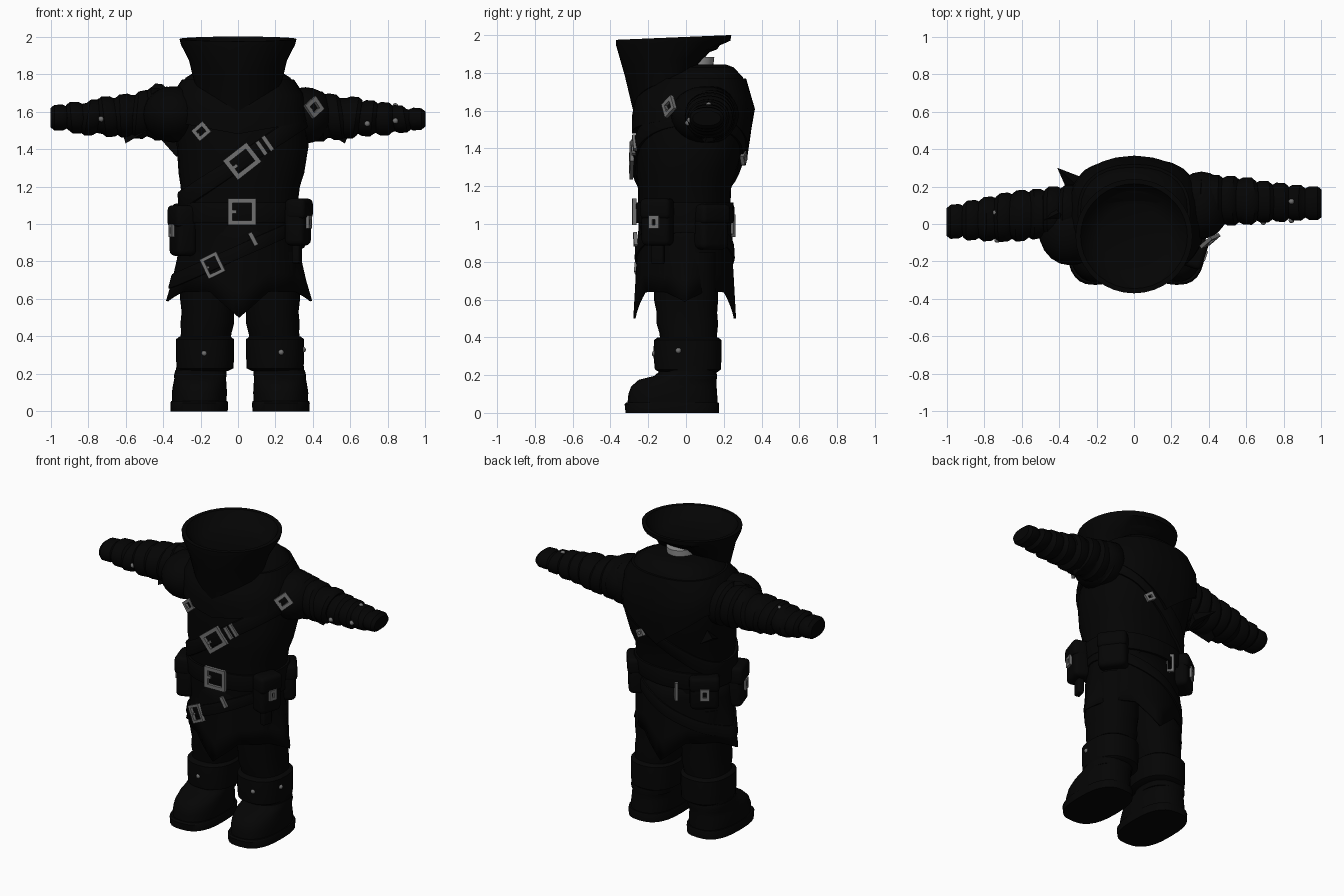
import bpy, bmesh, math, random
from mathutils import Vector, Matrix
from mathutils.bvhtree import BVHTree

if "Cube" in bpy.data.objects:
    bpy.data.objects.remove(bpy.data.objects["Cube"])

TAU = math.tau
random.seed(4)


def material(name, v):
    m = bpy.data.materials.new(name)
    m.diffuse_color = (v, v, v, 1)
    m.use_nodes = True
    m.node_tree.nodes["Principled BSDF"].inputs["Base Color"].default_value = m.diffuse_color
    return m


CLOTH = material("black cloth", 0.0012)
LEATHER = material("black leather", 0.0014)
METAL = material("dull grey metal", 0.165)
LINING = material("pale lining", 0.32)


def finish(name, bm, mat, angle=40):
    bmesh.ops.recalc_face_normals(bm, faces=bm.faces[:])
    me = bpy.data.meshes.new(name)
    bm.to_mesh(me)
    bm.free()
    ob = bpy.data.objects.new(name, me)
    bpy.context.collection.objects.link(ob)
    me.materials.append(mat)
    bpy.ops.object.select_all(action='DESELECT')
    ob.select_set(True)
    bpy.context.view_layer.objects.active = ob
    bpy.ops.object.shade_smooth_by_angle(angle=math.radians(angle))
    return ob


def skin(name, rings, mat, caps=(True, True), loop=False, angle=40):
    """Join rings of points with quads."""
    bm = bmesh.new()
    vs = [[bm.verts.new(p) for p in r] for r in rings]
    n = len(vs[0])
    pairs = list(zip(vs, vs[1:])) + ([(vs[-1], vs[0])] if loop else [])
    for a, b in pairs:
        for i in range(n):
            j = (i + 1) % n
            bm.faces.new((a[i], a[j], b[j], b[i]))
    if not loop:
        for use, r in zip(caps, (vs[0], vs[-1])):
            if use:
                bm.faces.new(r)
    return finish(name, bm, mat, angle)


def oval(u0, u1, v0, v1, n=28, p=0.85):
    pts = []
    for i in range(n):
        c, s = math.cos(TAU * i / n), math.sin(TAU * i / n)
        pts.append(((u0 + u1) / 2 + (u1 - u0) / 2 * math.copysign(abs(c) ** p, c),
                    (v0 + v1) / 2 + (v1 - v0) / 2 * math.copysign(abs(s) ** p, s)))
    return pts


def upright(name, rows, mat, cx=0, p=0.85, **k):
    """Rows are (z, centre x shift, half width, front y, back y)."""
    return skin(name, [[(x, y, z) for x, y in oval(cx + dx - w, cx + dx + w, f, b, p=p)]
                       for z, dx, w, f, b in rows], mat, **k)


def bump(phi, centre, width):
    d = abs((phi - centre + math.pi) % TAU - math.pi)
    return max(0, 1 - d / width)


# Jacket body
body = upright("jacket_body", [
    (0.85, 0, .29, -.24, .21), (1.0, .005, .30, -.25, .23), (1.2, .012, .318, -.255, .24),
    (1.27, .018, .335, -.265, .265), (1.42, .025, .352, -.265, .31), (1.58, .005, .35, -.265, .345),
    (1.69, 0, .33, -.24, .33), (1.78, 0, .28, -.16, .30), (1.83, 0, .2, -.06, .25),
    (1.845, 0, .12, 0, .21)], CLOTH)

# Coat skirt with pointed tails
N = 64
rings = []
for t in (0, .25, .5, .75, 1):
    ring = []
    for i in range(N):
        a = TAU * i / N
        tail = max(bump(a, 1.5 * math.pi, .5), bump(a, .5 * math.pi, .5))
        side = max(bump(a, 0, .42), bump(a, math.pi, .42))
        z = 1.03 + (.64 - .14 * tail - .05 * side - 1.03) * t
        w = .305 + .025 * t + .06 * side * t * t
        d = .242 + .005 * t + .025 * tail * t
        ring.append((w * math.cos(a) + .006, -.007 + d * math.sin(a), z))
    rings.append(ring)
skirt = skin("coat_skirt", rings, CLOTH, caps=(False, False))

# Surface used to drape straps and fix buckles
verts, polys = [], []
for ob in (body, skirt):
    o = len(verts)
    verts += [v.co.copy() for v in ob.data.vertices]
    polys += [[o + i for i in p.vertices] for p in ob.data.polygons]
tree = BVHTree.FromPolygons(verts, polys)
mod = skirt.modifiers.new("thickness", 'SOLIDIFY')
mod.thickness = 0.012


def drape(a, z, off):
    d = Vector((math.cos(a), math.sin(a), 0))
    hit = tree.ray_cast(Vector((0, .03, z)) + d * 2, -d)[0]
    return (hit if hit else Vector((0, .03, z)) + d * .1) + d * off


def band(name, height, width, thick, mat, n=72):
    """Closed strap; height(point) gives its middle height."""
    sect = [(-1, -.01), (-1, thick * .8), (-.8, thick), (.8, thick), (1, thick * .8), (1, -.01)]
    rings = [[] for _ in sect]
    for i in range(n):
        a = TAU * i / n
        z = height(drape(a, height(Vector((.3 * math.cos(a), .25 * math.sin(a), 0))), 0))
        for r, (s, off) in zip(rings, sect):
            r.append(drape(a, z + s * width / 2, off))
    return skin(name, rings, mat, loop=True)


band("waist_belt", lambda p: 1.06, .11, .018, LEATHER)
band("chest_strap", lambda p: 1.325 + .68 * p.x, .10, .02, LEATHER)
band("hip_belt", lambda p: .85 + .45 * p.x, .075, .012, LEATHER)

# Shoulder mantle with front and back points, hanging loose behind
rings = []
for t, off in ((0, -.01), (0, .015), (.35, .024), (.7, .022), (1, .022), (1, -.008)):
    ring = []
    for i in range(N):
        a = TAU * i / N
        behind = bump(a, .5 * math.pi, 1)
        hem = 1.55 - .07 * bump(a, 1.5 * math.pi, 1.2) - .24 * behind
        ring.append(drape(a, 1.77 + (hem - 1.77) * t, off + (.018 * behind if t == 1 else 0)))
    rings.append(ring)
skin("shoulder_mantle", rings, CLOTH, caps=(False, False))


# Flared collar: pointed lower front edge, wide rim and bowl inside
def collar_ring(w, f, b, zfun):
    return [(x, y, zfun(x, y)) for x, y in oval(-w, w, f, b, n=36, p=1)]


low = lambda x, y: max(1.6 + .24 * (y + .28) / .34, 1.6 + .62 * abs(x) if y < -.1 else 0)
rim = lambda x, y: 1.975 + .025 * (y + .37) / .6
skin("flared_collar", [
    collar_ring(.2, -.25, .04, lambda x, y: low(x, y) + .01), collar_ring(.23, -.28, .07, low),
    collar_ring(.262, -.325, .14, lambda x, y: (low(x, y - .05) + rim(x, y)) / 2),
    collar_ring(.305, -.37, .235, lambda x, y: rim(x, y) - .03),
    collar_ring(.312, -.37, .24, rim), collar_ring(.285, -.345, .215, rim),
    collar_ring(.245, -.295, .165, lambda x, y: 1.925), collar_ring(.18, -.23, .1, lambda x, y: 1.9)],
    CLOTH, caps=(False, True))
upright("neck_lining", [(1.8, 0, .1, -.12, .14), (1.885, 0, .1, -.12, .15)], LINING, p=1)


# Sleeves wrapped in overlapping uneven bands
def sleeve(name, s, keys):
    """Keys run from shoulder to wrist: (x, low z, high z, front y, back y)."""
    rings, bands = [], 8
    x0, x1 = keys[0][0], keys[-1][0]
    for i in range(bands):
        lean = random.uniform(-.02, .02) if i < bands - 1 else 0
        swell = random.uniform(-.004, .008)
        for f, grow in ((0, -.008), (.25, .006), (.75, .01), (.98, -.004)):
            x = x0 + (x1 - x0) * (i + (f if i < bands - 1 else f / .98)) / bands
            k = max(j for j in range(len(keys) - 1) if keys[j][0] <= x)
            a, b = keys[k], keys[k + 1]
            t = (x - a[0]) / (b[0] - a[0])
            zl, zh, f0, b0 = [a[j] + (b[j] - a[j]) * t for j in range(1, 5)]
            g = grow + swell
            rings.append([(s * (x + lean * math.sin(TAU * q / 24)), y, z) for q, (y, z) in enumerate(
                oval(f0 - g, b0 + g, zl - g, zh + g, n=24, p=.95))])
    return skin(name, rings, CLOTH, angle=35)


sleeve("right_sleeve", 1, [(.3, 1.43, 1.73, 0, .27), (.5, 1.455, 1.69, .0, .25),
                           (.6, 1.47, 1.665, .01, .235), (.8, 1.48, 1.64, .02, .21),
                           (1.0, 1.515, 1.605, .03, .19)])
sleeve("left_sleeve", -1, [(.3, 1.46, 1.72, -.06, .2), (.5, 1.46, 1.71, -.07, .18),
                           (.6, 1.475, 1.68, -.08, .17), (.8, 1.485, 1.65, -.08, .13),
                           (1.0, 1.51, 1.625, -.07, .09)])


def ball(name, loc, size, mat):
    bm = bmesh.new()
    bmesh.ops.create_uvsphere(bm, u_segments=20, v_segments=12, radius=1,
                              matrix=Matrix.Translation(loc) @ Matrix.Diagonal((*size, 1)))
    return finish(name, bm, mat)


ball("right_shoulder_pad", (.36, .1, 1.58), (.15, .18, .15), CLOTH)
ball("left_shoulder_pad", (-.345, -.03, 1.585), (.165, .19, .15), CLOTH)


def shard(name, pts, mat=CLOTH):
    bm = bmesh.new()
    bmesh.ops.convex_hull(bm, input=[bm.verts.new(p) for p in pts])
    return finish(name, bm, mat, 20)


# Loose cloth corners
shard("torn_mantle_corner", [(-.41, .30, 1.45), (-.3, .2, 1.44), (-.33, .12, 1.36), (-.28, .25, 1.36)])
shard("left_sleeve_flap", [(-.6, 0, 1.43), (-.6, .06, 1.44), (-.48, -.05, 1.5), (-.48, .12, 1.5), (-.62, .03, 1.5)])
shard("right_sleeve_flap", [(.57, .1, 1.43), (.57, .15, 1.44), (.45, .04, 1.5), (.45, .2, 1.5), (.6, .12, 1.5)])
shard("left_sleeve_crest", [(-.44, .04, 1.75), (-.4, .06, 1.745), (-.52, 0, 1.68), (-.35, .02, 1.68), (-.45, .12, 1.66)])

# Legs, knee cuffs and boots
for side, s in (("left", -1), ("right", 1)):
    c = .011
    upright(side + "_trouser_leg", [
        (.18, s * .21, .135, -.13, .16), (.3, s * .2, .135, -.13, .165), (.42, s * .18, .135, -.14, .165),
        (.47, s * .175, .143, -.155, .17), (.53, s * .172, .14, -.155, .165),
        (.6, s * .17, .15, -.17, .17), (.85, s * .165, .15, -.17, .17)], CLOTH, c)
    upright(side + "_knee_cuff", [
        (.215, s * .195, .13, -.14, .165), (.23, s * .187, .152, -.165, .185),
        (.30, s * .187, .155, -.172, .188), (.385, s * .187, .155, -.17, .188),
        (.40, s * .187, .135, -.15, .17)], LEATHER, c)
    upright(side + "_boot", [
        (.05, s * .218, .145, -.31, .168), (.10, s * .217, .147, -.305, .165),
        (.14, s * .215, .143, -.29, .162), (.175, s * .213, .138, -.25, .162),
        (.195, s * .212, .14, -.17, .165), (.22, s * .21, .135, -.14, .16)], LEATHER, c)
    upright(side + "_boot_sole", [(0, s * .218, .152, -.32, .175), (.045, s * .218, .154, -.325, .176),
                                  (.055, s * .218, .15, -.315, .172)], LEATHER, c, p=.75)


# Buckles, clasps and pouches
def boxes(name, loc, normal, rot, parts, mat, bevel=0):
    """Boxes (u, v, w, h, depth) lying on a surface that faces along normal."""
    n = Vector(normal).normalized()
    u = Vector((0, 0, 1)).cross(n).normalized()
    v = n.cross(u)
    m = Matrix.Translation(loc) @ Matrix((u, v, n)).transposed().to_4x4() @ Matrix.Rotation(math.radians(rot), 4, 'Z')
    bm = bmesh.new()
    for pu, pv, w, h, d in parts:
        bmesh.ops.create_cube(bm, size=1, matrix=m @ Matrix.Translation((pu, pv, 0)) @ Matrix.Diagonal((w, h, d, 1)))
    if bevel:
        bmesh.ops.bevel(bm, geom=bm.edges[:], offset=bevel, segments=3, affect='EDGES', profile=.5)
    return finish(name, bm, mat)


def buckle(name, loc, normal, w, h, rot, t=.018):
    boxes(name, loc, normal, rot, [
        (0, h / 2 - t / 2, w, t, .02), (0, t / 2 - h / 2, w, t, .02), (w / 2 - t / 2, 0, t, h, .02),
        (t / 2 - w / 2, 0, t, h, .02), (-w / 3, 0, w / 4, t * .7, .015)], METAL)


def front(x, z, off):
    hit, n, _, _ = tree.ray_cast(Vector((x, -2, z)), Vector((0, 1, 0)))
    n = Vector((n.x, min(n.y, -n.y), 0))
    return Vector((hit.x, hit.y - off, hit.z)), Vector((0, -1, 0)).lerp(n.normalized(), .5)


for name, x, z, w, h, rot, t in (
        ("waist_buckle", .022, 1.065, .15, .14, 0, .024), ("chest_buckle", .022, 1.335, .16, .13, 38, .025),
        ("chest_clasp", -.195, 1.495, .08, .072, 40, .019), ("hip_buckle", -.135, .78, .10, .115, 26, .018)):
    loc, n = front(x, z, .024)
    buckle(name, loc, n, w, h, rot, t)
for name, x, z, w, h, rot in (("strap_keeper", .125, 1.405, .022, .085, 35), ("strap_tip", .158, 1.43, .022, .09, 35),
                              ("belt_hook", .08, .92, .022, .075, 28)):
    loc, n = front(x, z, .022)
    boxes(name, loc, n, rot, [(0, 0, w, h, .02)], METAL)
buckle("shoulder_buckle", (.405, -.09, 1.622), (.55, -.8, .15), .09, .085, 35, .022)
buckle("back_buckle", drape(math.radians(65), 1.35, .025), (.3, .95, 0), .06, .05, 30, .016)
buckle("back_belt_ring", (-.09, .235, .99), (.75, .66, 0), .055, .12, 0, .016)

for i, (x, y, z, nx, ny, w, h, size) in enumerate((
        (.32, -.15, 1.01, .9, -.3, .16, .25, 1), (.275, .13, .985, .8, .6, .18, .24, 0),
        (-.295, -.12, .965, -.9, -.3, .17, .27, 1), (-.25, .16, 1.0, -.6, .8, .18, .22, 1.1))):
    n = Vector((nx, ny, 0)).normalized()
    loc = Vector((x, y, z))
    boxes(f"pouch_{i}", loc, n, 0, [(0, 0, w, h, .11)], LEATHER, .03)
    boxes(f"pouch_flap_{i}", loc + n * .008, n, 0, [(0, h * .28, w * 1.04, h * .44, .11)], LEATHER, .025)
    if size:
        buckle(f"pouch_clasp_{i}", loc + n * .06, n, .055 * size, .07 * size, 0, .02)
boxes("hanging_strap", (.315, -.15, .85), (.9, -.25, 0), 0, [(0, 0, .07, .12, .04)], LEATHER, .01)

# Small studs on sleeves and cuffs
for i, (x, y, z) in enumerate(((-.73, -.085, 1.56), (.69, .01, 1.535), (.84, .02, 1.55), (-.18, -.165, .31),
                               (.23, -.165, .315), (.347, -.04, .33), (-.74, .06, 1.655), (.84, .12, 1.63))):
    ball(f"stud_{i}", (x, y, z), (.015, .015, .015), METAL)
